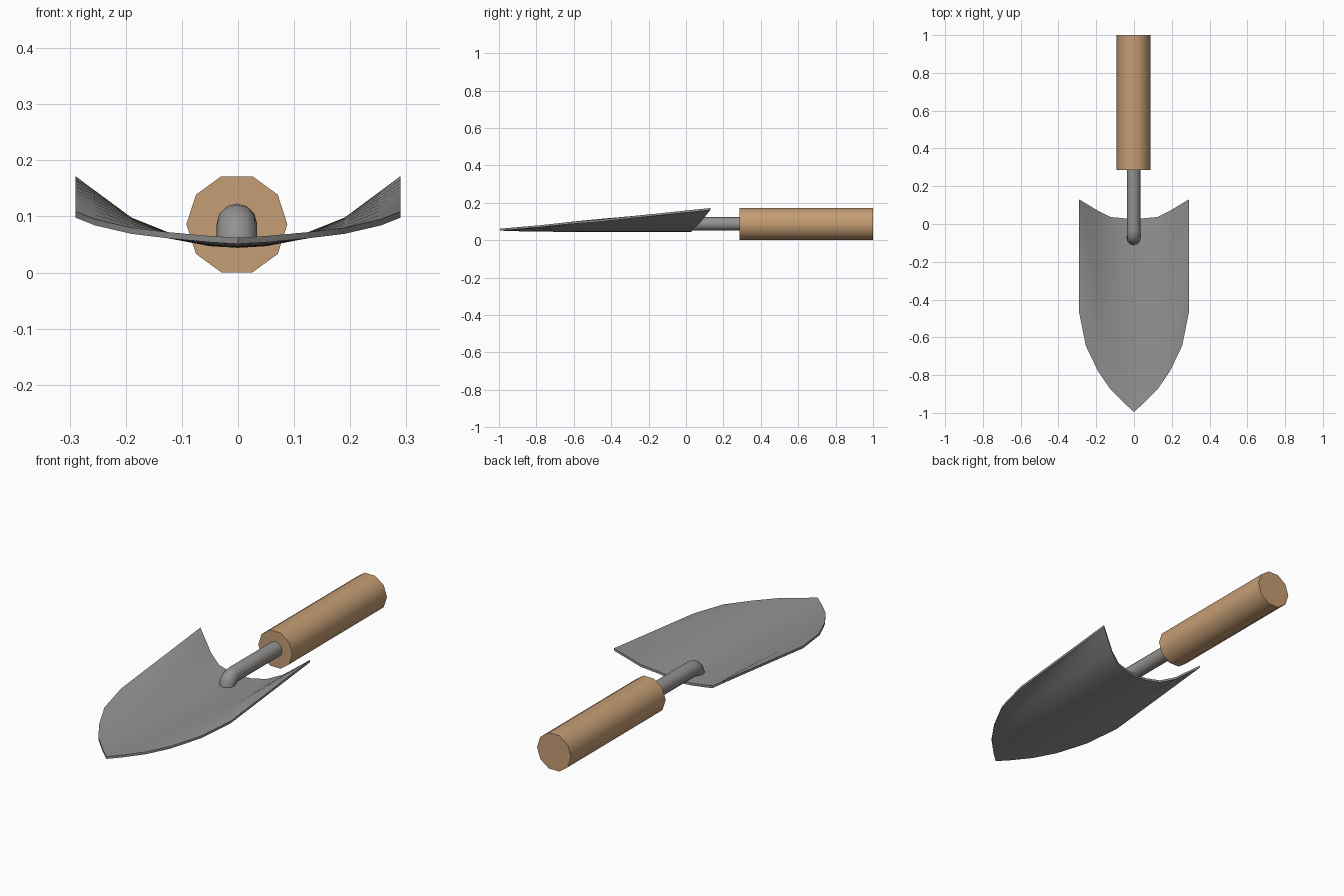
import bpy, bmesh, math
from mathutils import Vector

if "Cube" in bpy.data.objects:
    bpy.data.objects.remove(bpy.data.objects["Cube"])


def material(name, rgb):
    m = bpy.data.materials.new(name)
    m.diffuse_color = (*rgb, 1)
    m.use_nodes = True
    m.node_tree.nodes["Principled BSDF"].inputs["Base Color"].default_value = m.diffuse_color
    return m


steel = material("grey steel", (0.30, 0.29, 0.285))
wood = material("light wood", (0.56, 0.34, 0.175))


def finish(name, bm, mat, angle):
    bmesh.ops.recalc_face_normals(bm, faces=bm.faces)
    me = bpy.data.meshes.new(name)
    bm.to_mesh(me)
    bm.free()
    ob = bpy.data.objects.new(name, me)
    bpy.context.collection.objects.link(ob)
    me.materials.append(mat)
    bpy.ops.object.select_all(action='DESELECT')
    ob.select_set(True)
    bpy.context.view_layer.objects.active = ob
    bpy.ops.object.shade_smooth_by_angle(angle=math.radians(angle))
    return ob


def tube(name, path, radius, sides, mat):
    """Sweep a polygon along (y, z, tilt) stations; tilt turns from +y towards up."""
    bm = bmesh.new()
    rings = []
    for y, z, tilt in path:
        up = Vector((0, -math.sin(tilt), math.cos(tilt)))
        ring = []
        for i in range(sides):
            a = 2 * math.pi * i / sides
            p = Vector((-0.002, y, z)) + radius * (Vector((math.cos(a), 0, 0)) + up * math.sin(a))
            ring.append(bm.verts.new(p))
        rings.append(ring)
    for r, s in zip(rings, rings[1:]):
        for i in range(sides):
            j = (i + 1) % sides
            bm.faces.new((r[i], r[j], s[j], s[i]))
    bm.faces.new(rings[0])
    bm.faces.new(rings[-1])
    return finish(name, bm, mat, 40)


# Ten-sided wooden handle
tube("handle", [(1.0, 0.086, 0), (0.285, 0.086, 0)], 0.09, 10, wood)

# Steel shank, bending down into the blade
bend = 0.038
path = [(0.32, 0.087, 0)]
for k in range(7):
    a = math.pi / 2 * k / 6
    path.append((-0.038 - bend * math.sin(a), 0.087 - bend + bend * math.cos(a), a))
tube("shank", path, 0.036, 12, steel)

# Curved blade: columns of (x, front y, front z, back y, back z), mirrored in x
half = [(0, -0.995, 0.062, 0.03, 0.055), (0.05, -0.95, 0.065, 0.03, 0.058),
        (0.125, -0.875, 0.072, 0.037, 0.072), (0.19, -0.78, 0.080, 0.07, 0.098),
        (0.255, -0.645, 0.095, 0.109, 0.146), (0.29, -0.47, 0.109, 0.13, 0.172)]
columns = [(-c[0], *c[1:]) for c in half[:0:-1]] + half
bm = bmesh.new()
rows = 10
grid = []
for x, yf, zf, yb, zb in columns:
    power = 1 + 5 * (1 - abs(x) / 0.29)
    col = []
    for k in range(rows + 1):
        t = k / rows
        col.append(bm.verts.new((x, yf + (yb - yf) * t, zb + (zf - zb) * (1 - t) ** power)))
    grid.append(col)
for c, d in zip(grid, grid[1:]):
    for k in range(rows):
        bm.faces.new((c[k], d[k], d[k + 1], c[k + 1]))
# Thicken downwards
low = bmesh.ops.extrude_face_region(bm, geom=bm.faces[:], use_keep_orig=True)
bmesh.ops.translate(bm, vec=(0, 0, -0.011),
                    verts=[v for v in low["geom"] if isinstance(v, bmesh.types.BMVert)])
finish("blade", bm, steel, 40)
